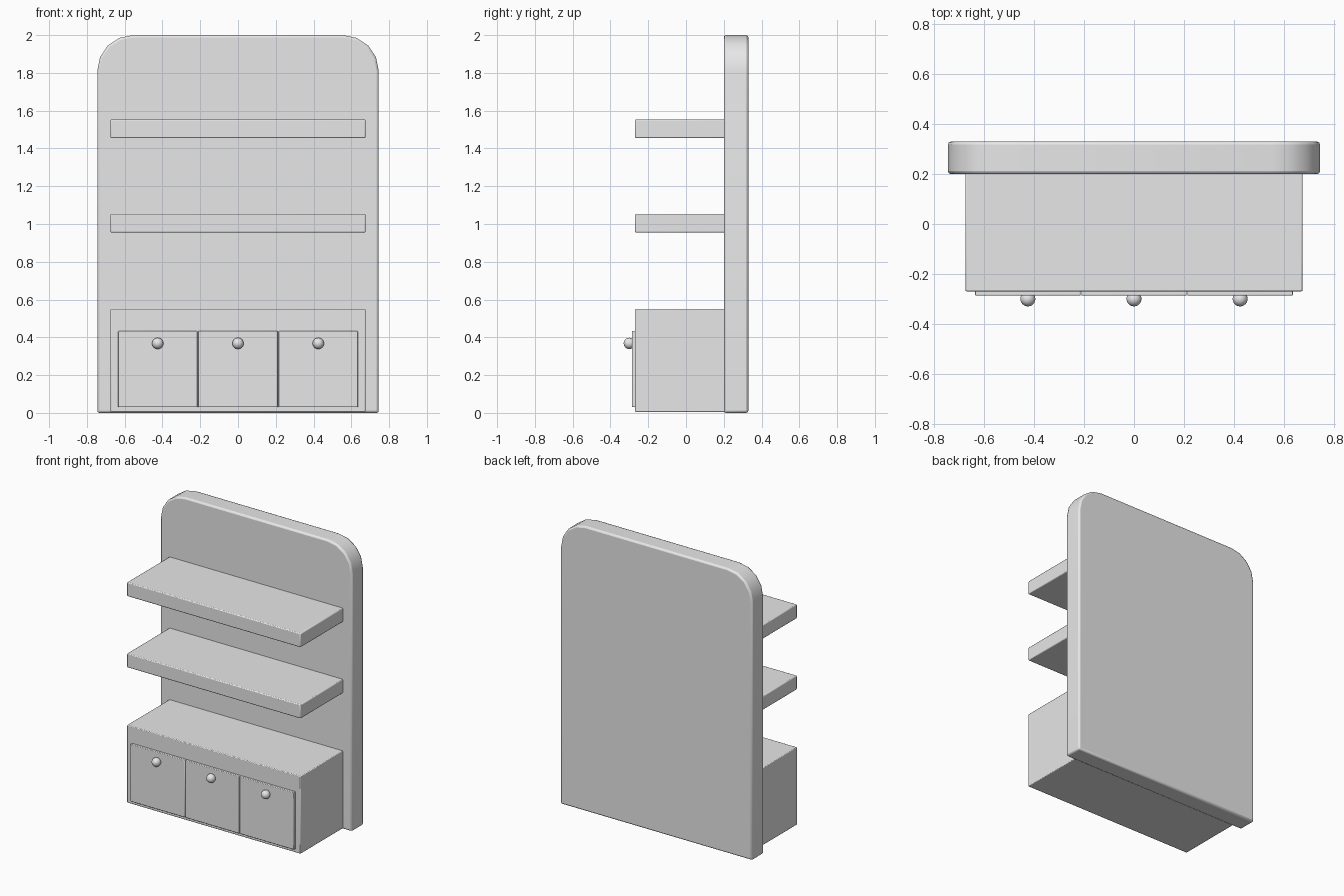
import bpy
import bmesh
from math import sin, cos, pi, radians

cube = bpy.data.objects.get("Cube")
if cube:
    bpy.data.objects.remove(cube, do_unlink=True)

grey = bpy.data.materials.new("light_grey")
grey.use_nodes = True
grey.diffuse_color = (0.8, 0.8, 0.8, 1)
grey.node_tree.nodes["Principled BSDF"].inputs["Base Color"].default_value = (0.8, 0.8, 0.8, 1)


def add_object(name, bm, bevel=0):
    mesh = bpy.data.meshes.new(name)
    bmesh.ops.recalc_face_normals(bm, faces=bm.faces)
    bm.to_mesh(mesh)
    bm.free()
    mesh.materials.append(grey)
    obj = bpy.data.objects.new(name, mesh)
    bpy.context.collection.objects.link(obj)
    if bevel:
        mod = obj.modifiers.new("edge_bevel", 'BEVEL')
        mod.width = bevel
        mod.segments = 2
        mod.limit_method = 'ANGLE'
        mod.angle_limit = radians(40)
    bpy.ops.object.select_all(action='DESELECT')
    obj.select_set(True)
    bpy.context.view_layer.objects.active = obj
    bpy.ops.object.shade_smooth_by_angle(angle=radians(40))
    return obj


def box(name, x, y, z, bevel):
    """Box from (min, max) ranges on each axis."""
    bm = bmesh.new()
    bmesh.ops.create_cube(bm, size=1)
    for v in bm.verts:
        v.co = [(a + b) / 2 + c * (b - a) for c, (a, b) in zip(v.co, (x, y, z))]
    return add_object(name, bm, bevel)


# Back panel: upright board with rounded top corners
HALF, TOP, R, STEPS = 0.745, 2.0, 0.19, 4
FRONT, BACK = 0.2, 0.33
arc = [(HALF - R + R * cos(i * pi / 2 / STEPS), TOP - R + R * sin(i * pi / 2 / STEPS))
       for i in range(STEPS + 1)]
right_side = [(HALF, 0)] + arc
outline = right_side + [(-x, z) for x, z in reversed(right_side)]
bm = bmesh.new()
face = bm.faces.new([bm.verts.new((x, FRONT, z)) for x, z in outline])
extruded = bmesh.ops.extrude_face_region(bm, geom=[face])["geom"]
for v in extruded:
    if isinstance(v, bmesh.types.BMVert):
        v.co.y = BACK
add_object("back_panel", bm, 0.012)

# Cabinet and the two shelves
WIDTH, DEPTH = (-0.675, 0.675), (-0.27, 0.21)
box("cabinet", WIDTH, DEPTH, (0.005, 0.55), 0.005)
for name, z in (("lower_shelf", 0.955), ("upper_shelf", 1.455)):
    box(name, WIDTH, DEPTH, (z, z + 0.098), 0.006)

# Drawer fronts with round knobs
PITCH = 0.425
for i, side in enumerate(("right", "middle", "left")):
    x = (i - 1) * PITCH
    box(side + "_drawer", (x - 0.211, x + 0.211), (-0.287, -0.26), (0.03, 0.433), 0.004)
    bm = bmesh.new()
    bmesh.ops.create_uvsphere(bm, u_segments=24, v_segments=12, radius=0.03)
    bmesh.ops.translate(bm, verts=bm.verts, vec=(x, -0.3, 0.368))
    add_object(side + "_knob", bm)
